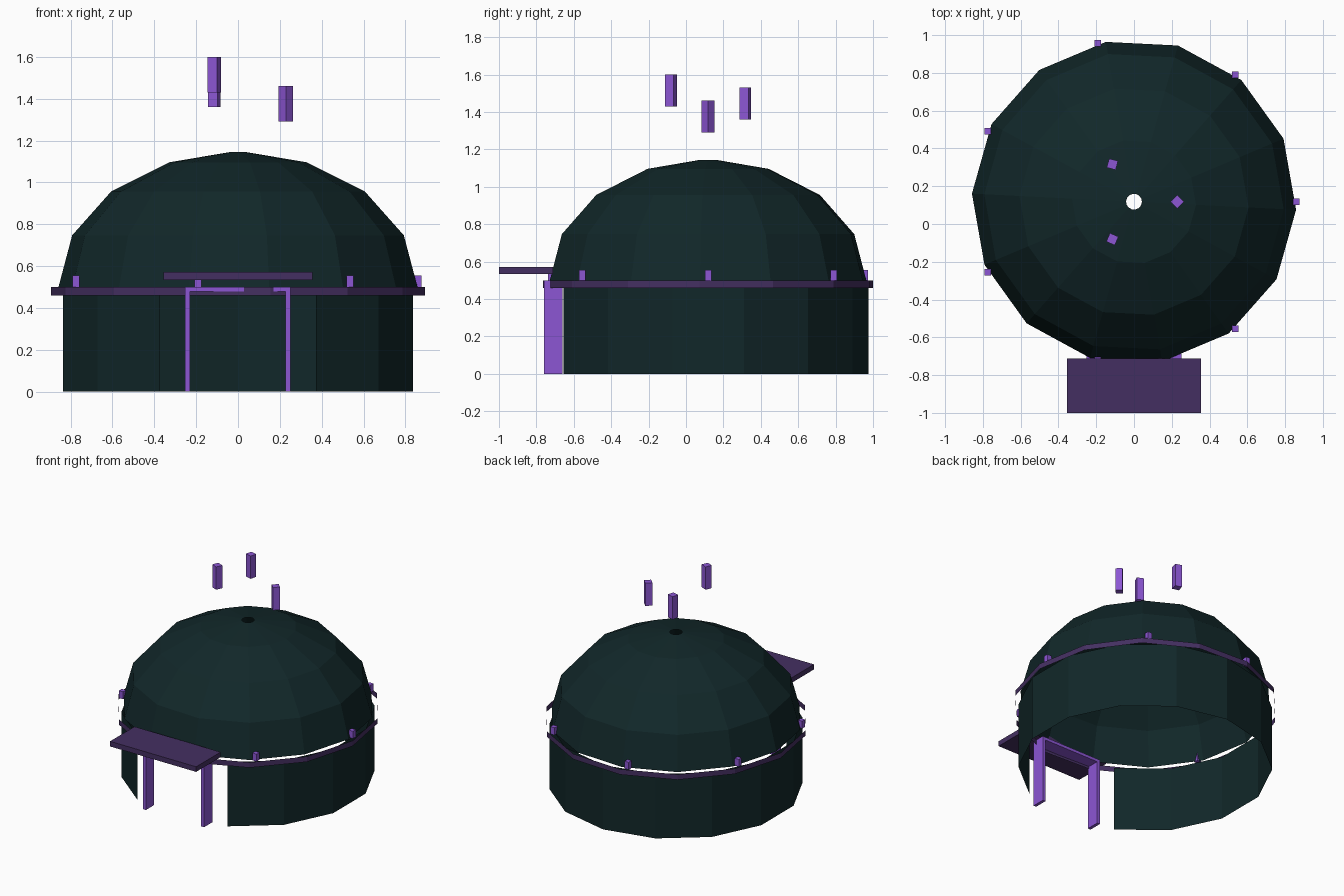
import bpy, bmesh, math
from mathutils import Matrix

if "Cube" in bpy.data.objects:
    bpy.data.objects.remove(bpy.data.objects["Cube"])

CY = 0.118                 # centre of the round hut on y
SEG = 14
STEP = 2 * math.pi / SEG
TWIST = math.radians(-2.86)


def srgb(r, g, b):
    def lin(c):
        c /= 255
        return c / 12.92 if c <= 0.04045 else ((c + 0.055) / 1.055) ** 2.4
    return (lin(r), lin(g), lin(b), 1)


def material(name, color):
    m = bpy.data.materials.new(name)
    m.diffuse_color = color
    m.use_nodes = True
    m.node_tree.nodes["Principled BSDF"].inputs["Base Color"].default_value = m.diffuse_color
    return m


SHELL = material("dark_teal", srgb(17, 39, 41))
TRIM = material("dark_purple", srgb(68, 47, 97))
GLOW = material("bright_purple", srgb(140, 86, 212))


def finish(name, bm, mat):
    bmesh.ops.recalc_face_normals(bm, faces=bm.faces)
    me = bpy.data.meshes.new(name)
    bm.to_mesh(me)
    bm.free()
    me.materials.append(mat)
    ob = bpy.data.objects.new(name, me)
    bpy.context.collection.objects.link(ob)
    return ob


def sheet(name, profile, mat, start, count=SEG):
    """Sweep a (radius, z) profile around the hut axis; count < SEG leaves an opening."""
    bm = bmesh.new()
    closed = count == SEG
    cols = []
    for i in range(count if closed else count + 1):
        a = start + i * STEP
        cols.append([bm.verts.new((r * math.cos(a), CY + r * math.sin(a), z))
                     for r, z in profile])
    for i in range(count):
        a, b = cols[i], cols[(i + 1) % len(cols)]
        for j in range(len(profile) - 1):
            bm.faces.new((a[j], b[j], b[j + 1], a[j + 1]))
    return finish(name, bm, mat)


def box(name, center, size, mat, yaw=0):
    bm = bmesh.new()
    m = (Matrix.Translation(center) @ Matrix.Rotation(math.radians(yaw), 4, 'Z')
         @ Matrix.Diagonal((*size, 1)))
    bmesh.ops.create_cube(bm, size=1, matrix=m)
    return finish(name, bm, mat)


# Open wall with a two-segment doorway at the front
sheet("wall", [(0.858, 0), (0.858, 0.48)], SHELL, -math.pi / 2 + STEP, SEG - 2)

# Dome with a small smoke hole at the top
dome = [(0.859 * math.cos(t), 0.5 + 0.645 * math.sin(t))
        for t in map(math.radians, (0, 22.5, 45, 67.5, 87.2))]
sheet("dome", dome, SHELL, TWIST)

# Thin band around the eaves
sheet("eaves_band", [(0.896, 0.46), (0.896, 0.5)], TRIM, TWIST)

# Door frame and awning
for side, x in (("left", -0.241), ("right", 0.239)):
    box("door_jamb_" + side, (x, -0.709, 0.239), (0.023, 0.098, 0.478), GLOW)
box("door_lintel", (-0.001, -0.709, 0.489), (0.503, 0.098, 0.022), GLOW)
box("awning", (0, -0.856, 0.552), (0.71, 0.288, 0.038), TRIM)

# Seven small lamps around the eaves
for k in range(7):
    a = k * 2 * math.pi / 7
    box(f"lamp_{k + 1}", (0.86 * math.cos(a), CY + 0.86 * math.sin(a), 0.527),
        (0.034, 0.034, 0.055), GLOW)

# Three floating crystals above the hole
for k, (yaw, z) in enumerate(((45, 1.375), (-15, 1.445), (-23, 1.515))):
    a = k * 2 * math.pi / 3
    box(f"crystal_{k + 1}", (0.229 * math.cos(a), CY + 0.229 * math.sin(a), z),
        (0.049, 0.049, 0.17), GLOW, yaw)
